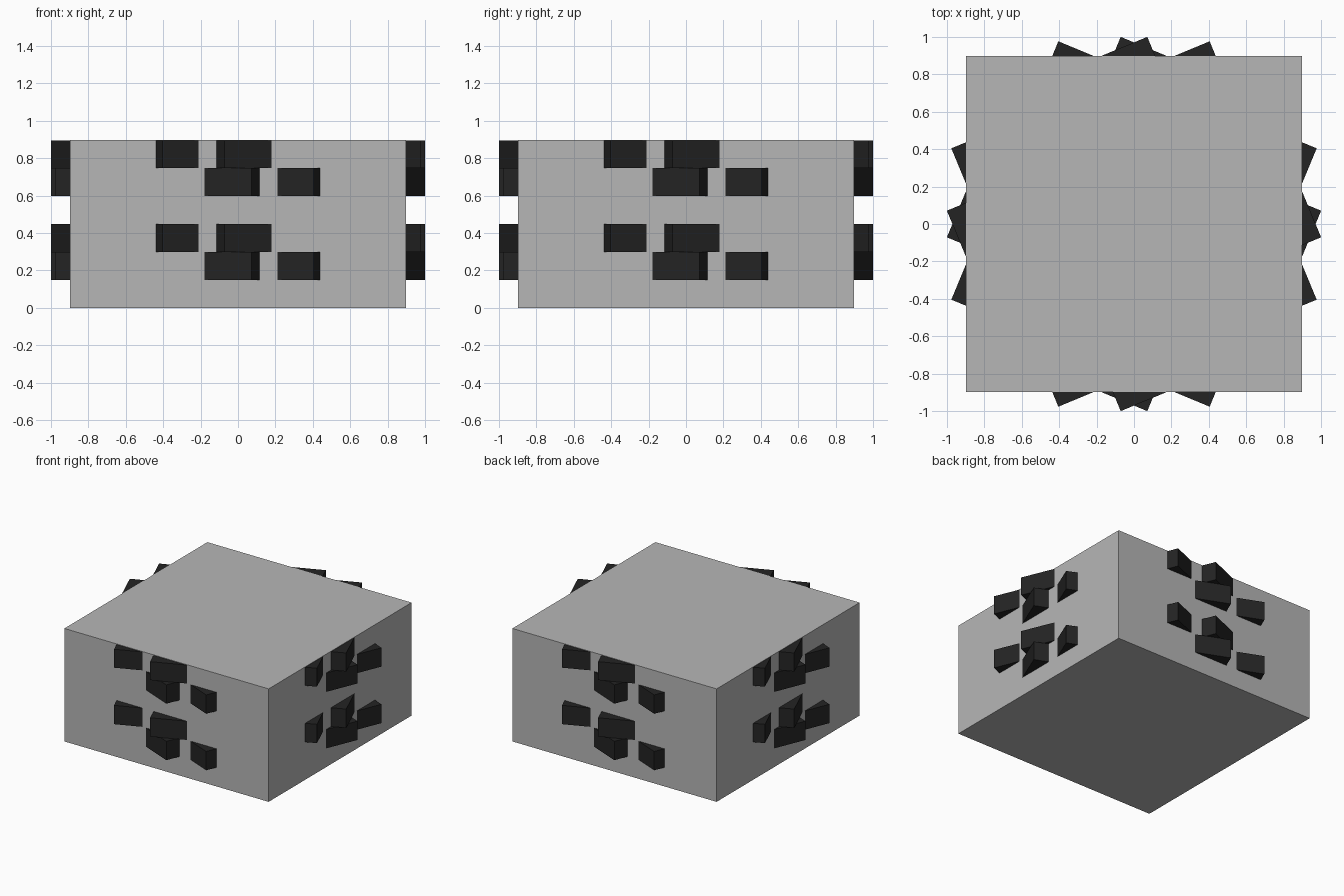
import bpy, bmesh, math
from mathutils import Matrix

old = bpy.data.objects.get("Cube")
if old:
    bpy.data.objects.remove(old, do_unlink=True)

U = 0.1495      # one block unit: the body is 12 x 12 x 6 units
GAP = 0.003     # keeps hidden faces just inside the body


def make_material(name, value):
    mat = bpy.data.materials.new(name)
    mat.use_nodes = True
    colour = (value, value, value, 1.0)
    mat.diffuse_color = colour
    mat.node_tree.nodes["Principled BSDF"].inputs["Base Color"].default_value = colour
    return mat


def make_prism(name, outline, z0, z1, angle, mat):
    """Extrude a flat outline from z0 to z1, turned about z."""
    bm = bmesh.new()
    base = bm.faces.new([bm.verts.new((x, y, z0)) for x, y in outline])
    top = bmesh.ops.extrude_face_region(bm, geom=[base])["geom"]
    bmesh.ops.translate(bm, vec=(0, 0, z1 - z0),
                        verts=[v for v in top if isinstance(v, bmesh.types.BMVert)])
    bmesh.ops.recalc_face_normals(bm, faces=bm.faces)
    bm.transform(Matrix.Rotation(angle, 4, "Z"))
    mesh = bpy.data.meshes.new(name)
    bm.to_mesh(mesh)
    bm.free()
    mesh.materials.append(mat)
    obj = bpy.data.objects.new(name, mesh)
    bpy.context.scene.collection.objects.link(obj)
    return obj


grey = make_material("grey_body", 0.47)
black = make_material("black_tread", 0.017)

# Grey body
h = 6 * U
make_prism("body", [(-h, -h), (h, -h), (h, h), (-h, h)], 0, h, 0, grey)

# Stepped disc outline: one quarter, repeated four times
quarter = [(6, -3), (6, 3), (5, 3), (5, 5), (3, 5)]
outline = []
for k in range(4):
    c, s = [(1, 0), (0, 1), (-1, 0), (0, -1)][k]
    outline += [((x * c - y * s) * U, (x * s + y * c) * U) for x, y in quarter]

# Six stacked discs, turned straight, right, left and then again;
# the corners of the turned ones break through the body sides
turns = [("straight", 0), ("right_turned", -22.5), ("left_turned", 22.5)]
for i in range(6):
    label, degrees = turns[i % 3]
    scale = 1 if degrees else 1 - GAP / h
    z0 = max(i * U, GAP)
    z1 = min((i + 1) * U, h - GAP)
    make_prism(f"{label}_tread_disc_{i + 1}", [(x * scale, y * scale) for x, y in outline],
               z0, z1, math.radians(degrees), black)
